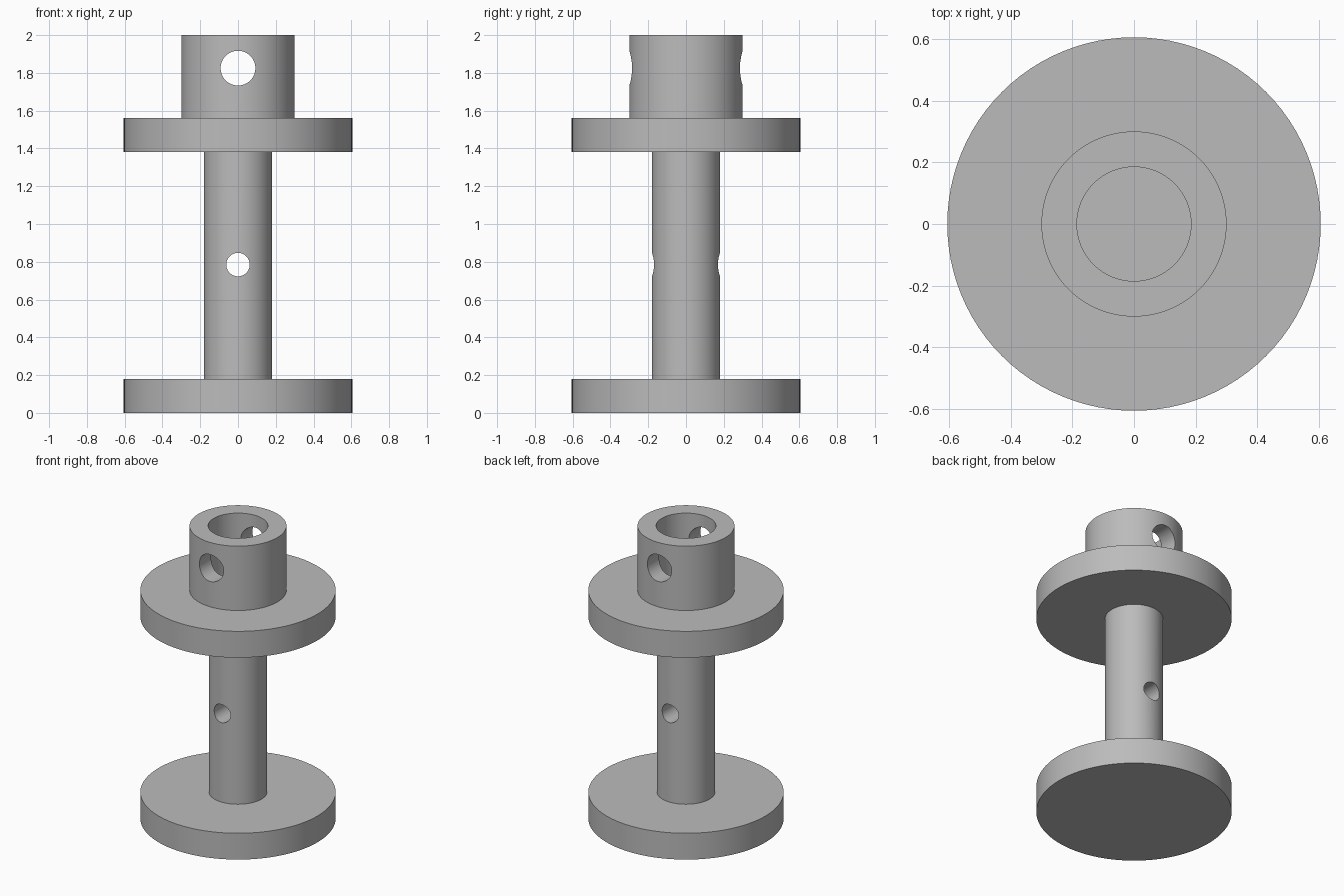
import bpy, bmesh, math
from mathutils import Matrix, Vector

cube = bpy.data.objects.get("Cube")
if cube:
    bpy.data.objects.remove(cube, do_unlink=True)

SEGMENTS = 96
DISC_R, SHAFT_R, COLLAR_R, BORE_R = 0.605, 0.18, 0.30, 0.185
DISC_T, UPPER_Z, TOP_Z = 0.18, 1.38, 2.0

grey = bpy.data.materials.new("plain grey")
grey.use_nodes = True
colour = (0.5, 0.5, 0.5, 1)
grey.diffuse_color = colour
grey.node_tree.nodes["Principled BSDF"].inputs["Base Color"].default_value = colour


def add_object(name, bm):
    mesh = bpy.data.meshes.new(name)
    bmesh.ops.recalc_face_normals(bm, faces=bm.faces)
    bm.to_mesh(mesh)
    bm.free()
    mesh.materials.append(grey)
    obj = bpy.data.objects.new(name, mesh)
    bpy.context.collection.objects.link(obj)
    return obj


def lathe(name, profile):
    """Turn an (r, z) profile about z, capping its open ends."""
    bm = bmesh.new()
    rings = []
    for r, z in profile:
        angles = [math.tau * i / SEGMENTS for i in range(SEGMENTS)]
        rings.append([bm.verts.new((r * math.cos(a), r * math.sin(a), z)) for a in angles])
    for low, high in zip(rings, rings[1:]):
        for i in range(SEGMENTS):
            j = (i + 1) % SEGMENTS
            bm.faces.new((low[i], low[j], high[j], high[i]))
    bm.faces.new(rings[0])
    bm.faces.new(rings[-1])
    return add_object(name, bm)


def drill(target, radius, z):
    """Cut a round hole along y right through the target."""
    bm = bmesh.new()
    place = Matrix.Translation(Vector((0, 0, z))) @ Matrix.Rotation(math.pi / 2, 4, "X")
    bmesh.ops.create_cone(bm, cap_ends=True, segments=64, radius1=radius,
                          radius2=radius, depth=1, matrix=place)
    cutter = add_object("hole_cutter", bm)
    cutter.hide_render = True
    cut = target.modifiers.new("pin hole", "BOOLEAN")
    cut.operation, cut.solver, cut.object = "DIFFERENCE", "EXACT", cutter
    bpy.context.view_layer.objects.active = target
    bpy.ops.object.modifier_apply(modifier=cut.name)
    bpy.data.objects.remove(cutter, do_unlink=True)


# Base disc, shaft, upper disc and bored collar turned as one solid piece
upper_top = UPPER_Z + DISC_T
body = lathe("flanged_spindle", [
    (DISC_R, 0), (DISC_R, DISC_T),
    (SHAFT_R, DISC_T), (SHAFT_R, UPPER_Z),
    (DISC_R, UPPER_Z), (DISC_R, upper_top),
    (COLLAR_R, upper_top), (COLLAR_R, TOP_Z),
    (BORE_R, TOP_Z), (BORE_R, upper_top),
])

# Cross holes through the collar and the shaft
drill(body, 0.092, 1.825)
drill(body, 0.062, 0.785)

bpy.ops.object.select_all(action="DESELECT")
body.select_set(True)
bpy.context.view_layer.objects.active = body
bpy.ops.object.shade_smooth_by_angle(angle=math.radians(30))
